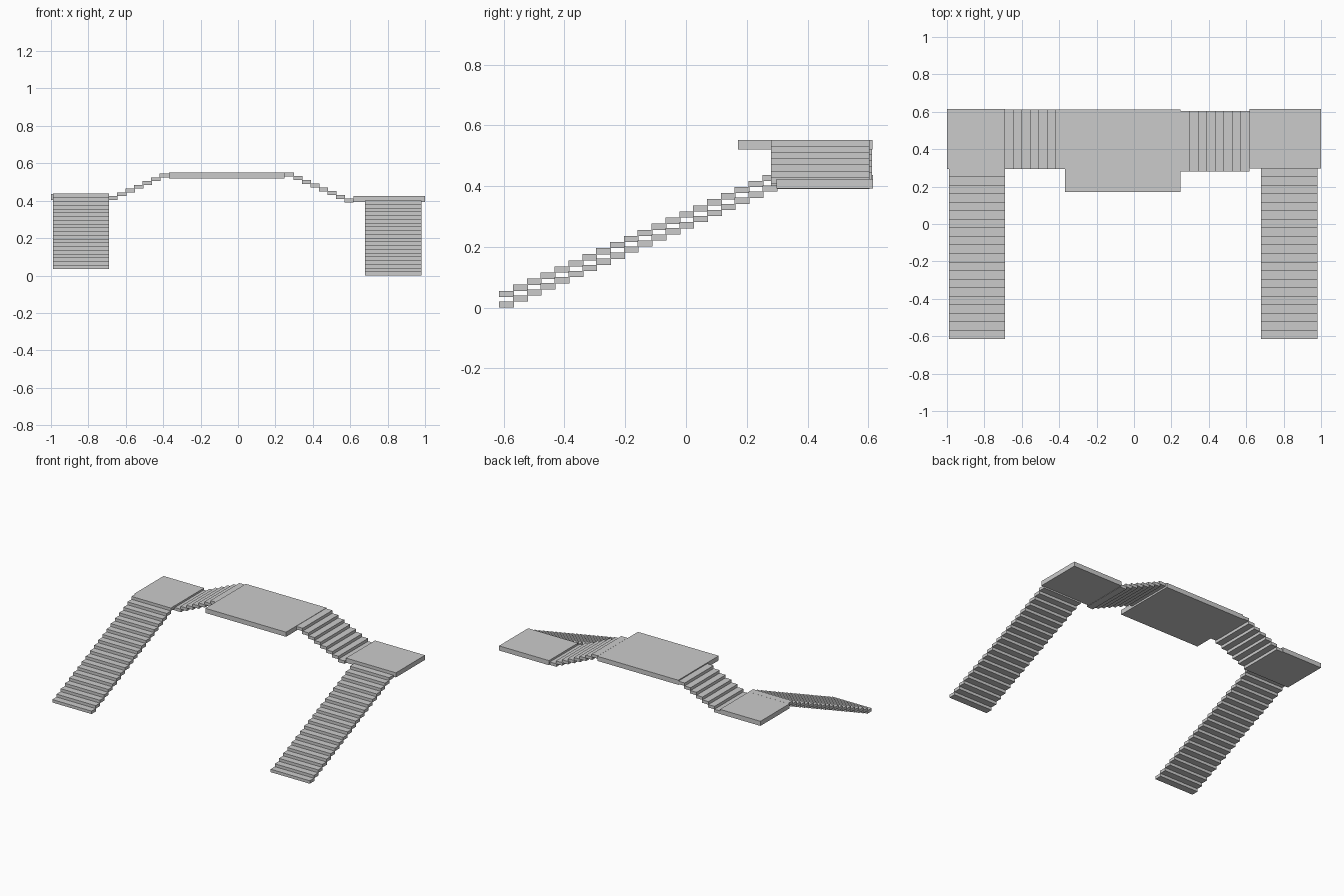
import bpy, bmesh
from mathutils import Vector

if "Cube" in bpy.data.objects:
    bpy.data.objects.remove(bpy.data.objects["Cube"])


def add_box(bm, lo, hi):
    lo, hi = Vector(lo), Vector(hi)
    verts = bmesh.ops.create_cube(bm, size=1)["verts"]
    for v in verts:
        v.co = (lo + hi) / 2 + Vector(c * s for c, s in zip(v.co, hi - lo))


def make(name, boxes):
    bm = bmesh.new()
    for lo, hi in boxes:
        add_box(bm, lo, hi)
    mesh = bpy.data.meshes.new(name)
    bm.to_mesh(mesh)
    bm.free()
    bpy.context.collection.objects.link(bpy.data.objects.new(name, mesh))


def flight(name, lo, hi, step, count):
    """Repeat one tread box along the step vector."""
    lo, hi, step = Vector(lo), Vector(hi), Vector(step)
    make(name, [(lo + step * i, hi + step * i) for i in range(count)])


# Flat landings and central platform
make("left_landing", [((-1.0, 0.295, 0.405), (-0.69, 0.615, 0.437))])
make("right_landing", [((0.618, 0.297, 0.392), (1.0, 0.615, 0.424))])
make("center_platform", [((-0.37, 0.171, 0.52), (0.248, 0.613, 0.552))])

# Long flights rising from the front to the landings
rise = 0.0201
flight("left_long_stairs", (-0.99, -0.615, 0.035), (-0.69, -0.566, 0.0555),
       (0, 0.0456, rise), 20)
flight("right_long_stairs", (0.68, -0.615, 0.0), (0.98, -0.566, 0.0205),
       (0, 0.0456, rise), 20)

# Short flights rising sideways from the landings to the platform
flight("left_short_stairs", (-0.692, 0.295, 0.404), (-0.643, 0.612, 0.4245),
       (0.0456, 0, rise), 7)
flight("right_short_stairs", (0.569, 0.28, 0.39), (0.618, 0.604, 0.4105),
       (-0.0456, 0, rise), 8)
